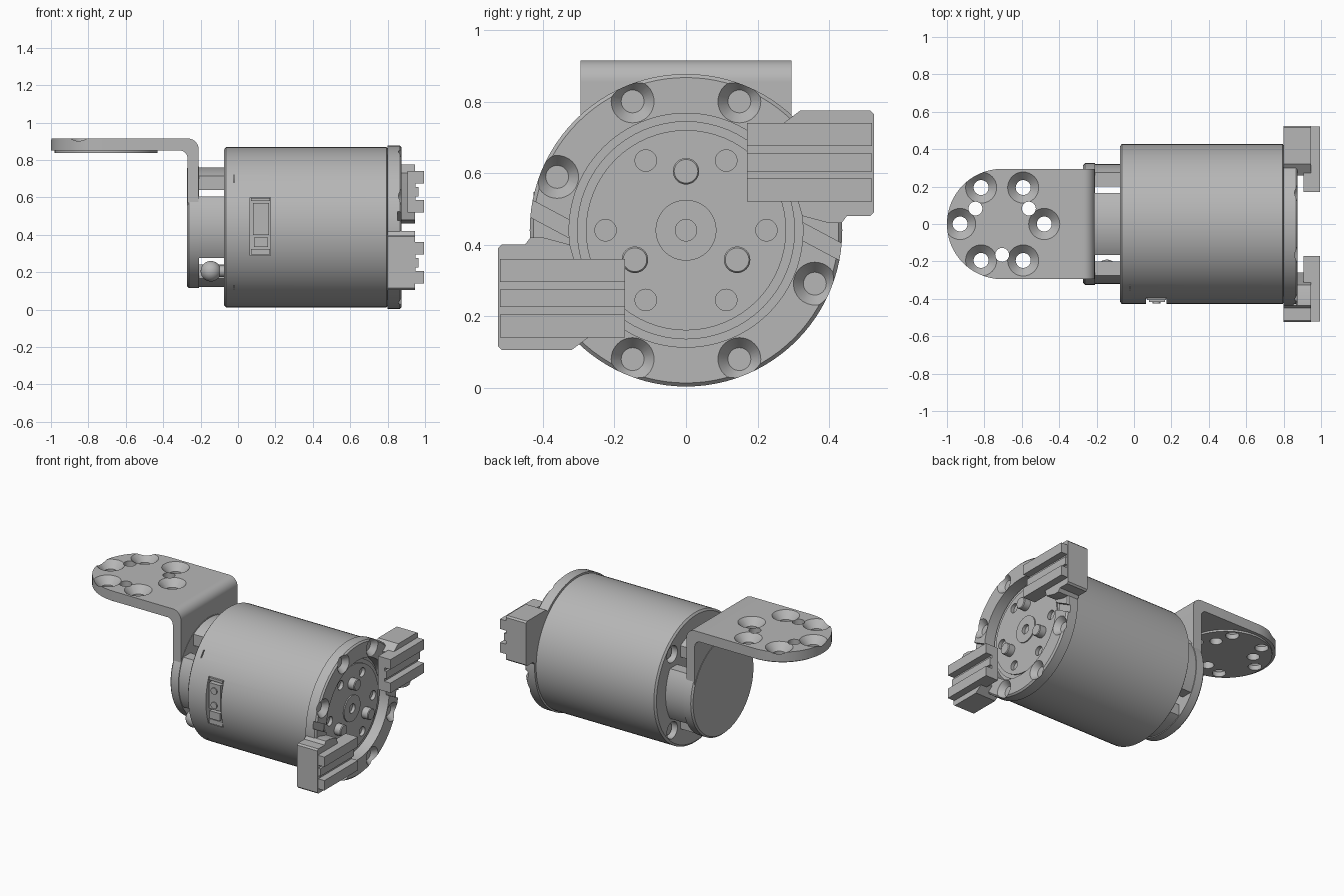
import bpy, bmesh
from math import sin, cos, pi, radians
from mathutils import Vector

default = bpy.data.objects.get("Cube")
if default:
    bpy.data.objects.remove(default)

grey = bpy.data.materials.new("machined grey")
grey.use_nodes = True
COLOUR = (0.47, 0.47, 0.47, 1)
grey.diffuse_color = COLOUR
grey.node_tree.nodes["Principled BSDF"].inputs["Base Color"].default_value = COLOUR

ZC = 0.44          # height of the motor axis
PLATE_X = -0.705   # centre of the mounting plate


def place(axis, u, v, h):
    """Map profile coordinates to space, h running along the axis."""
    return {"x": (h, u, v), "y": (u, h, v), "z": (u, v, h)}[axis]


def prism(bm, pts, a, b, axis="x"):
    low = [bm.verts.new(place(axis, u, v, a)) for u, v in pts]
    top = [bm.verts.new(place(axis, u, v, b)) for u, v in pts]
    bm.faces.new(low)
    bm.faces.new(top)
    for i in range(len(pts)):
        j = (i + 1) % len(pts)
        bm.faces.new((low[i], low[j], top[j], top[i]))


def box(bm, x, y, z):
    prism(bm, [(y[0], z[0]), (y[1], z[0]), (y[1], z[1]), (y[0], z[1])], *x)


def lathe(bm, profile, u=0, v=0, axis="x", n=32, hollow=False):
    """Revolve (radius, position) points about an axis through (u, v)."""
    rings = []
    for r, h in profile:
        rings.append([bm.verts.new(place(axis, u + r * cos(2 * pi * i / n),
                                         v + r * sin(2 * pi * i / n), h)) for i in range(n)])
    pairs = list(zip(rings, rings[1:]))
    if hollow:
        pairs.append((rings[-1], rings[0]))
    else:
        bm.faces.new(rings[0])
        bm.faces.new(rings[-1])
    for a, b in pairs:
        for i in range(n):
            j = (i + 1) % n
            bm.faces.new((a[i], a[j], b[j], b[i]))


def arc(cu, cv, r, start, end, steps=16):
    angles = [radians(start + (end - start) * i / steps) for i in range(steps + 1)]
    return [(cu + r * cos(t), cv + r * sin(t)) for t in angles]


def polar(r, degrees, cu=0, cv=ZC):
    return cu + r * cos(radians(degrees)), cv + r * sin(radians(degrees))


def to_object(name, build):
    bm = bmesh.new()
    build(bm)
    bmesh.ops.recalc_face_normals(bm, faces=bm.faces)
    mesh = bpy.data.meshes.new(name)
    bm.to_mesh(mesh)
    bm.free()
    mesh.materials.append(grey)
    obj = bpy.data.objects.new(name, mesh)
    bpy.context.collection.objects.link(obj)
    return obj


def part(name, build, *cuts):
    """Build a part and subtract each cutter from it in turn."""
    obj = to_object(name, build)
    for cut in cuts:
        cutter = to_object("cutter", cut)
        cutter.hide_render = True
        mod = obj.modifiers.new("cut", "BOOLEAN")
        mod.operation = "DIFFERENCE"
        mod.solver = "EXACT"
        mod.object = cutter
        graph = bpy.context.evaluated_depsgraph_get()
        mesh = bpy.data.meshes.new_from_object(obj.evaluated_get(graph))
        obj.modifiers.clear()
        obj.data = mesh
        bpy.data.objects.remove(cutter)
    bpy.ops.object.select_all(action="DESELECT")
    obj.select_set(True)
    bpy.context.view_layer.objects.active = obj
    bpy.ops.object.shade_smooth_by_angle(angle=radians(30))


# Motor housing with a side port and screw recesses in the rear face
def body(bm):
    lathe(bm, [(0.415, -0.075), (0.428, -0.065), (0.428, 0.795), (0.42, 0.80)], 0, ZC, n=96)


def body_cut(bm):
    box(bm, (0.065, 0.175), (-0.5, -0.375), (0.29, 0.60))
    for a in (45, 135, 225, 315):
        lathe(bm, [(0.055, -0.1), (0.055, -0.03)], *polar(0.355, a))
    for z in (0.11, 0.70):
        box(bm, (-0.025, -0.018), (-0.5, -0.27), (z - 0.02, z + 0.02))


part("motor_housing", body, body_cut)


def port(bm):
    box(bm, (0.08, 0.165), (-0.418, -0.37), (0.40, 0.57))
    box(bm, (0.085, 0.16), (-0.418, -0.37), (0.335, 0.385))
    box(bm, (0.07, 0.17), (-0.405, -0.37), (0.295, 0.325))
    box(bm, (0.07, 0.17), (-0.405, -0.37), (0.58, 0.597))
    for z in (0.43, 0.525):
        lathe(bm, [(0.022, -0.426), (0.022, -0.39)], 0.12, z, "y", 20)


part("side_port", port)


def rear_screws(bm):
    for a in (45, 135, 225, 315):
        lathe(bm, [(0.025, -0.05), (0.038, -0.045), (0.038, -0.02)], *polar(0.355, a))


part("rear_screws", rear_screws)


# Front ring with countersinks and shallow cable channels
def ring(bm):
    lathe(bm, [(0.327, 0.79), (0.437, 0.80), (0.437, 0.865), (0.427, 0.875), (0.327, 0.875)],
          0, ZC, n=96, hollow=True)


def ring_sinks(bm):
    for a in (67.5, 112.5, 157.5, 247.5, 292.5, 337.5):
        lathe(bm, [(0.032, 0.84), (0.064, 0.88)], *polar(0.39, a))


def ring_channels(bm):
    channel = [(0.31, 0.47), (0.31, 0.42), (0.46, 0.34), (0.46, 0.39)]
    prism(bm, channel, 0.852, 0.9)
    prism(bm, [(-y, 2 * ZC - z) for y, z in channel], 0.852, 0.9)


part("front_ring", ring, ring_sinks, ring_channels)


# Rotating output face with a boss, bolt holes and pins
def rotor(bm):
    lathe(bm, [(0.305, 0.79), (0.305, 0.82), (0.28, 0.82), (0.28, 0.828),
               (0.085, 0.828), (0.085, 0.835)], 0, ZC, n=64)


def rotor_cut(bm):
    for a in range(0, 360, 60):
        lathe(bm, [(0.03, 0.805), (0.03, 0.9)], *polar(0.225, a))
    lathe(bm, [(0.03, 0.815), (0.03, 0.9)], 0, ZC)


part("output_face", rotor, rotor_cut)


def pins(bm):
    for a in (90, 210, 330):
        lathe(bm, [(0.037, 0.80), (0.037, 0.87), (0.033, 0.875)], *polar(0.165, a))


part("drive_pins", pins)

# Two connector blocks, one turned half round the motor axis from the other
HOLDER = [(0.525, 0.49), (0.525, 0.765), (0.515, 0.775), (0.32, 0.775), (0.26, 0.73),
          (0.29, 0.60), (0.325, 0.48), (0.40, 0.46), (0.435, 0.46), (0.45, 0.48), (0.515, 0.48)]
RAIL = [(0.905, 0.52), (0.995, 0.52), (0.995, 0.585), (0.95, 0.585), (0.95, 0.605),
        (0.965, 0.605), (0.965, 0.655), (0.95, 0.655), (0.95, 0.675), (0.995, 0.675),
        (0.995, 0.74), (0.905, 0.74)]
for side, s in (("left", 1), ("right", -1)):
    def turn_z(z):
        return ZC + s * (z - ZC)
    part("connector_holder_" + side,
         lambda bm: prism(bm, [(s * y, turn_z(z)) for y, z in HOLDER], 0.80, 0.947))
    part("connector_rail_" + side,
         lambda bm: prism(bm, [(x, turn_z(z)) for x, z in RAIL], s * 0.17, s * 0.52, "y"))


# Mounting plate and thin pad beneath, with countersunk and plain holes
def plate(bm):
    outline = arc(PLATE_X, 0, 0.295, 90, 270, 40) + [(-0.33, -0.295), (-0.33, 0.295)]
    prism(bm, outline, 0.85, 0.915, "z")


def pad(bm):
    lathe(bm, [(0.275, 0.838), (0.275, 0.852)], PLATE_X, 0, "z", 64)


def plate_sinks(bm):
    for a in range(0, 360, 60):
        lathe(bm, [(0.04, 0.8), (0.04, 0.87), (0.088, 0.92)], *polar(0.225, a, PLATE_X, 0), "z")


def plate_holes(bm):
    for a in (30, 150, 270):
        lathe(bm, [(0.037, 0.8), (0.037, 0.95)], *polar(0.165, a, PLATE_X, 0), "z")


part("mounting_plate", plate, plate_sinks, plate_holes)
part("plate_pad", pad, plate_sinks, plate_holes)

# Bent arm from the plate down to the round rear flange
arm = ([(-0.33, 0.85)] + arc(-0.31, 0.81, 0.04, 90, 0, 8) + [(-0.27, 0.5), (-0.21, 0.5)]
       + arc(-0.27, 0.855, 0.06, 0, 90, 10) + [(-0.33, 0.915)])
part("bracket_arm", lambda bm: prism(bm, arm, -0.295, 0.295, "y"))
part("rear_flange", lambda bm: lathe(
    bm, [(0.315, -0.272), (0.325, -0.262), (0.325, -0.208)], 0, ZC, n=80))


# Four spacers between flange and housing
def spacers(bm):
    section = arc(0, 0, 0.32, -31, 31) + [(0.2, 0.165), (0.2, -0.165)]
    for k in range(4):
        c, s = cos(k * pi / 2), sin(k * pi / 2)
        prism(bm, [(c * u - s * v, ZC + s * u + c * v) for u, v in section], -0.215, -0.07)


part("rear_spacers", spacers)


# Small round cable fitting in the lower front gap
def fitting(bm):
    bmesh.ops.create_uvsphere(bm, u_segments=24, v_segments=12, radius=0.055)
    bmesh.ops.translate(bm, verts=bm.verts, vec=Vector((-0.145, -0.245, 0.205)))
    lathe(bm, [(0.03, -0.15), (0.03, -0.07)], -0.245, 0.205)


part("cable_fitting", fitting)
